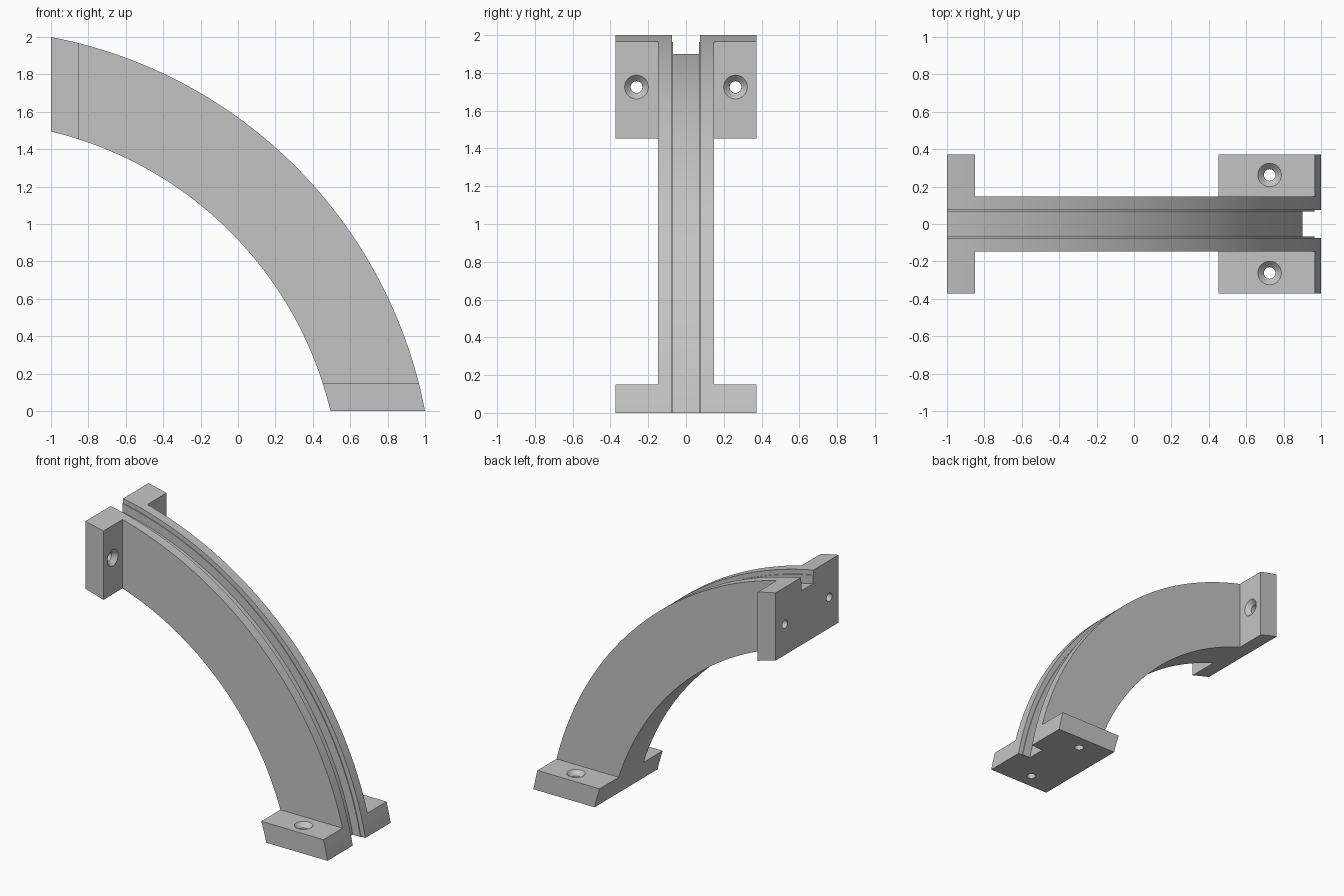
import bpy, bmesh, math
from mathutils import Matrix, Vector

if "Cube" in bpy.data.objects:
    bpy.data.objects.remove(bpy.data.objects["Cube"], do_unlink=True)

# Main dimensions: the arc centre lies OFFSET outside both mounting planes
OFFSET = 0.47
R_IN, R_OUT = 2.02, 2.514
R_LEDGE, R_FLOOR = R_OUT - 0.035, R_OUT - 0.098
BODY_HALF, FLANGE_HALF, FLANGE_THICK = 0.147, 0.372, 0.149
MOUTH, SLOT = 0.074, 0.068
HOLE_ALONG, HOLE_SIDE = 1.725, 0.262

grey = bpy.data.materials.new("light_grey")
grey.use_nodes = True
colour = (0.55, 0.55, 0.55, 1.0)
grey.diffuse_color = colour
grey.node_tree.nodes["Principled BSDF"].inputs["Base Color"].default_value = colour


def make_object(name, bm):
    bmesh.ops.recalc_face_normals(bm, faces=bm.faces)
    mesh = bpy.data.meshes.new(name)
    bm.to_mesh(mesh)
    bm.free()
    mesh.materials.append(grey)
    obj = bpy.data.objects.new(name, mesh)
    bpy.context.collection.objects.link(obj)
    return obj


def activate(obj):
    bpy.ops.object.select_all(action='DESELECT')
    obj.select_set(True)
    bpy.context.view_layer.objects.active = obj


def skin(rings):
    """Join closed rings of points into a capped solid."""
    bm = bmesh.new()
    loops = [[bm.verts.new(p) for p in ring] for ring in rings]
    count = len(loops[0])
    for a, b in zip(loops, loops[1:]):
        for i in range(count):
            j = (i + 1) % count
            bm.faces.new((a[i], a[j], b[j], b[i]))
    bm.faces.new(loops[0])
    bm.faces.new(loops[-1])
    return bm


def sweep(section, start, end, steps):
    """Sweep (y, radius) points between two planes given as angle functions."""
    rings = []
    for k in range(steps + 1):
        t = k / steps
        ring = []
        for y, r in section:
            angle = start(r) * (1 - t) + end(r) * t
            ring.append((r * math.cos(angle) - OFFSET - 1, y,
                         r * math.sin(angle) - OFFSET))
        rings.append(ring)
    return skin(rings)


def floor_plane(height):
    return lambda r: math.asin((OFFSET + height) / r)


def wall_plane(depth):
    return lambda r: math.acos((OFFSET + depth) / r)


def drill(obj, side, upright):
    """Cut a countersunk screw hole through a flange."""
    profile = [(0.031, -0.1), (0.031, FLANGE_THICK - 0.032),
               (0.063, FLANGE_THICK), (0.063, FLANGE_THICK + 0.1)]
    rings = [[(r * math.cos(a), r * math.sin(a), h)
              for a in (math.tau * i / 32 for i in range(32))]
             for r, h in profile]
    bm = skin(rings)
    y = side * HOLE_SIDE
    if upright:
        place = Matrix.Translation(Vector((-1, y, HOLE_ALONG))) @ Matrix.Rotation(math.pi / 2, 4, 'Y')
    else:
        place = Matrix.Translation(Vector((HOLE_ALONG - 1, y, 0)))
    bm.transform(place)
    cutter = make_object("hole_cutter", bm)
    cutter.hide_render = True
    mod = obj.modifiers.new("screw_hole", 'BOOLEAN')
    mod.operation = 'DIFFERENCE'
    mod.solver = 'EXACT'
    mod.object = cutter
    activate(obj)
    bpy.ops.object.modifier_apply(modifier=mod.name)
    bpy.data.objects.remove(cutter, do_unlink=True)


# Curved arm with a stepped channel along its outer edge
half = [(BODY_HALF, R_IN), (BODY_HALF, R_OUT), (MOUTH, R_OUT),
        (MOUTH, R_LEDGE), (SLOT, R_LEDGE), (SLOT, R_FLOOR)]
section = half + [(-y, r) for y, r in reversed(half)]
parts = [make_object("curved_arm", sweep(section, floor_plane(0), wall_plane(0), 72))]

# Mounting flanges on both sides of each end
for side, label in ((1, "back"), (-1, "front")):
    inner, outer = side * BODY_HALF, side * FLANGE_HALF
    section = [(inner, R_IN), (outer, R_IN), (outer, R_OUT), (inner, R_OUT)]
    foot = make_object(label + "_foot_flange",
                       sweep(section, floor_plane(0), floor_plane(FLANGE_THICK), 6))
    wall = make_object(label + "_wall_flange",
                       sweep(section, wall_plane(FLANGE_THICK), wall_plane(0), 6))
    drill(foot, side, False)
    drill(wall, side, True)
    parts += [foot, wall]

# Smooth the curves, keep the edges crisp
for part in parts:
    activate(part)
    bpy.ops.object.shade_smooth_by_angle(angle=math.radians(30))
